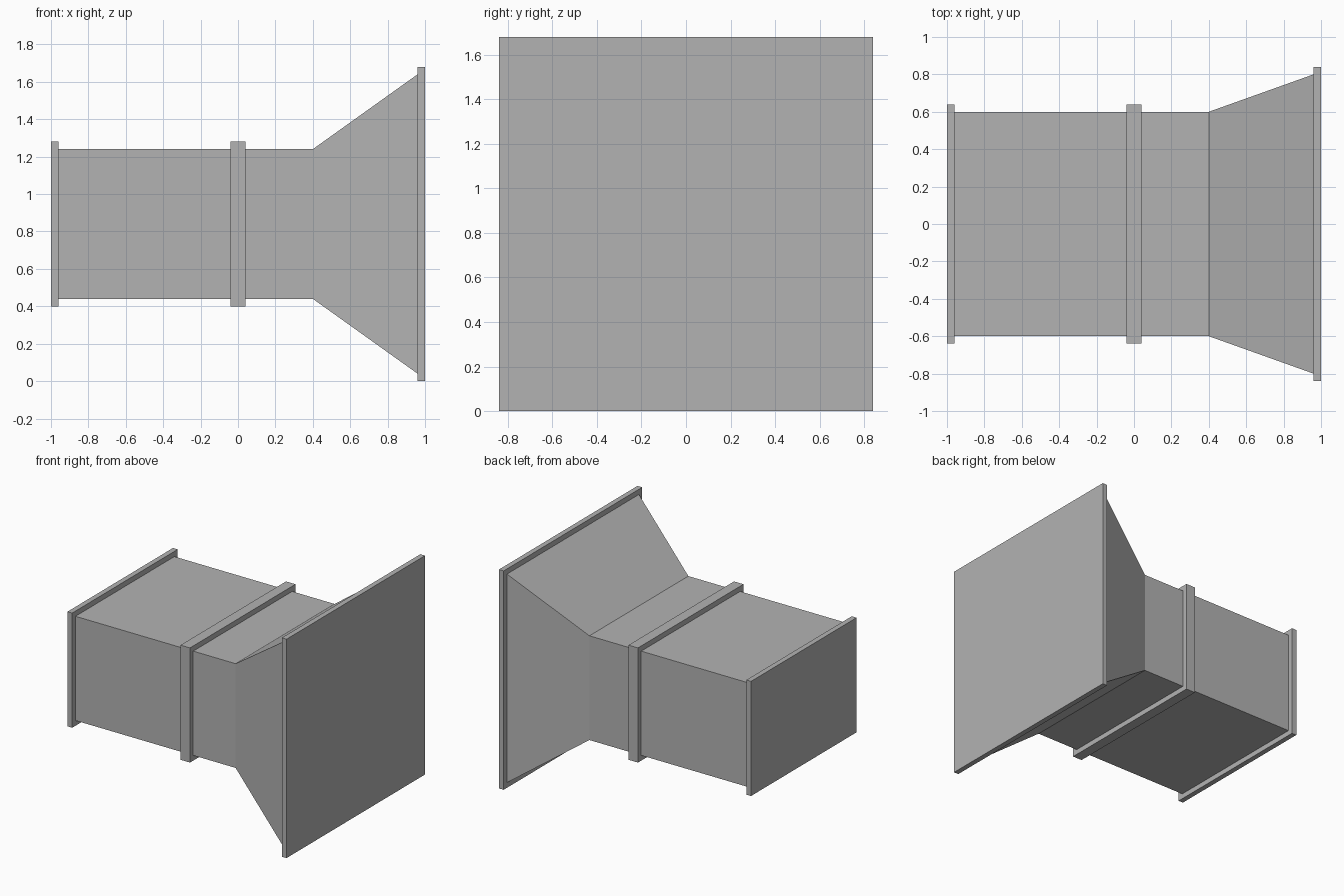
import bpy
import bmesh

cube = bpy.data.objects.get("Cube")
if cube:
    bpy.data.objects.remove(cube, do_unlink=True)

CENTER_Z = 0.84

# Plain sheet-metal grey
metal = bpy.data.materials.new("duct_grey")
metal.use_nodes = True
grey = (0.45, 0.45, 0.45, 1.0)
metal.diffuse_color = grey
metal.node_tree.nodes["Principled BSDF"].inputs["Base Color"].default_value = grey


def loft(name, sections):
    """Closed solid through rectangular sections (x, half_width, half_height)."""
    bm = bmesh.new()
    rings = [
        [bm.verts.new((x, sy * w, CENTER_Z + sz * h))
         for sy, sz in ((-1, -1), (1, -1), (1, 1), (-1, 1))]
        for x, w, h in sections
    ]
    for a, b in zip(rings, rings[1:]):
        for i in range(4):
            j = (i + 1) % 4
            bm.faces.new((a[i], a[j], b[j], b[i]))
    bm.faces.new(rings[0])
    bm.faces.new(rings[-1])
    bmesh.ops.recalc_face_normals(bm, faces=bm.faces)
    mesh = bpy.data.meshes.new(name)
    bm.to_mesh(mesh)
    bm.free()
    mesh.materials.append(metal)
    obj = bpy.data.objects.new(name, mesh)
    bpy.context.collection.objects.link(obj)
    return obj


# Straight duct that flares out towards the wide end
loft("duct_body", [(-0.98, 0.6, 0.4), (0.4, 0.6, 0.4), (0.96, 0.8, 0.8)])

# Flanges: start x, end x, half width, half height
for name, x0, x1, w, h in (
    ("narrow_end_flange", -1.0, -0.96, 0.64, 0.44),
    ("middle_flange", -0.04, 0.04, 0.64, 0.44),
    ("wide_end_flange", 0.96, 1.0, 0.84, 0.84),
):
    loft(name, [(x0, w, h), (x1, w, h)])
